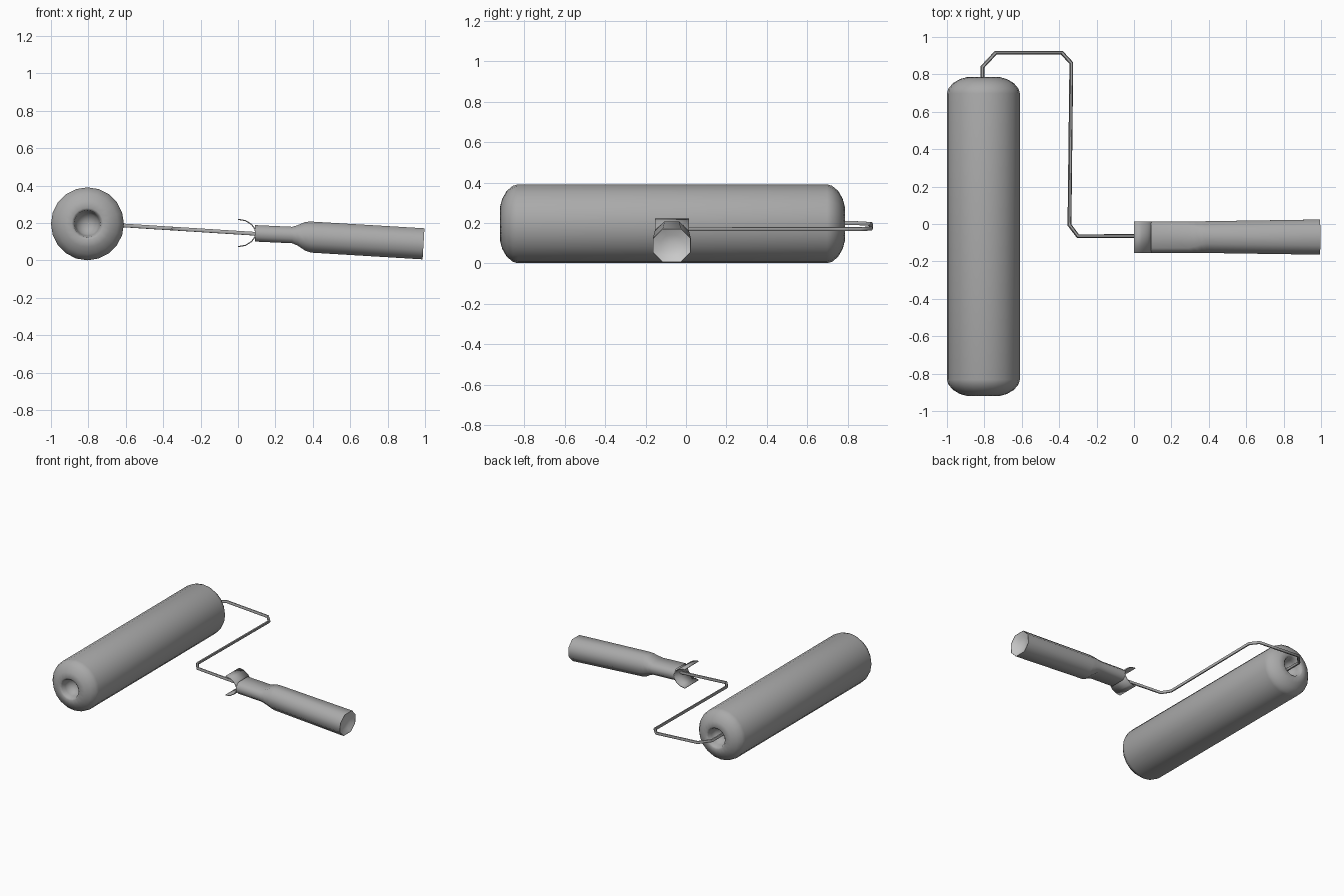
import bpy, bmesh, math

if "Cube" in bpy.data.objects:
    bpy.data.objects.remove(bpy.data.objects["Cube"])

def material(name, v):
    m = bpy.data.materials.new(name)
    m.diffuse_color = (v, v, v, 1)
    m.use_nodes = True
    m.node_tree.nodes["Principled BSDF"].inputs["Base Color"].default_value = m.diffuse_color
    return m

DARK = material("dark_grey", 0.40)
LIGHT = material("light_grey", 0.62)

def mesh_object(name, bm, angle=60, mat=DARK):
    bmesh.ops.recalc_face_normals(bm, faces=bm.faces)
    me = bpy.data.meshes.new(name)
    bm.to_mesh(me)
    bm.free()
    ob = bpy.data.objects.new(name, me)
    bpy.context.collection.objects.link(ob)
    finish(ob, angle, mat)
    return ob

def finish(ob, angle, mat):
    bpy.ops.object.select_all(action='DESELECT')
    ob.select_set(True)
    bpy.context.view_layer.objects.active = ob
    if ob.type == 'CURVE':
        bpy.ops.object.convert(target='MESH')
        ob = bpy.context.object
    ob.data.materials.clear()
    ob.data.materials.append(mat)
    bpy.ops.object.shade_smooth_by_angle(angle=math.radians(angle))

def loft(bm, rings):
    # bridge consecutive closed rings with quads
    rows = [[bm.verts.new(p) for p in r] for r in rings]
    for a, b in zip(rows, rows[1:]):
        n = len(a)
        for i in range(n):
            bm.faces.new((a[i], a[(i + 1) % n], b[(i + 1) % n], b[i]))
    return rows

# Roller sleeve: rounded ends with a cupped hole, lathed about y
CX, CY, CZ, SEG = -0.805, -0.067, 0.196, 20
end = [(0.02, 0.755), (0.055, 0.775), (0.066, 0.81), (0.072, 0.842), (0.085, 0.853),
       (0.125, 0.842), (0.163, 0.82), (0.188, 0.79), (0.195, 0.765)]
profile = end + [(r, -d) for r, d in reversed(end)]
bm = bmesh.new()
rows = loft(bm, [[(CX + r * math.cos(2 * math.pi * i / SEG), CY + d,
                   CZ + r * math.sin(2 * math.pi * i / SEG)) for i in range(SEG)]
                 for r, d in profile])
bm.faces.new(rows[0])
bm.faces.new(rows[-1])
mesh_object("roller_sleeve", bm)

# Bent wire frame, sloping gently down towards the handle
path = [(-0.81, 0.69), (-0.81, 0.84), (-0.74, 0.915), (-0.385, 0.915),
        (-0.335, 0.86), (-0.345, -0.005), (-0.30, -0.065), (0.12, -0.065)]
cu = bpy.data.curves.new("wire_frame", 'CURVE')
cu.dimensions = '3D'
cu.bevel_depth = 0.011
cu.bevel_resolution = 1
cu.use_fill_caps = True
sp = cu.splines.new('POLY')
sp.points.add(len(path) - 1)
for p, (x, y) in zip(sp.points, path):
    p.co = (x, y, 0.187 - 0.063 * (x + 0.61), 1)
wire = bpy.data.objects.new("wire_frame", cu)
bpy.context.collection.objects.link(wire)
finish(wire, 60, DARK)

# Handle grip: eight-sided shell with a flattened neck
HY = -0.07

def octagon(x, zc, hy, hz, tilt=0.0):
    c = min(hy, hz) * 0.586
    pts = [(hy, hz - c), (hy - c, hz), (c - hy, hz), (-hy, hz - c),
           (-hy, c - hz), (c - hy, -hz), (hy - c, -hz), (hy, c - hz)]
    return [(x + tilt * z, HY + y, zc + z) for y, z in pts]

bm = bmesh.new()
loft(bm, [octagon(0.092, 0.145, 0.084, 0.044),
          octagon(0.29, 0.136, 0.084, 0.044),
          octagon(0.32, 0.134, 0.084, 0.055),
          octagon(0.36, 0.129, 0.084, 0.077),
          octagon(0.39, 0.125, 0.085, 0.083),
          octagon(0.992, 0.089, 0.094, 0.083, 0.06)])
mesh_object("handle_grip", bm)

# Shallow dished cap closing the handle end
bm = bmesh.new()
rows = loft(bm, [octagon(0.991, 0.089, 0.093, 0.082, 0.06),
                 octagon(0.972, 0.089, 0.055, 0.05, 0.06),
                 octagon(0.965, 0.089, 0.02, 0.02, 0.06)])
bm.faces.new(rows[-1])
mesh_object("handle_end_cap", bm, mat=LIGHT)

# Curved finger guard: thin C-shaped sheet at the front of the handle
arc = [(0.0, 0.073), (0.04, 0.066), (0.072, 0.046), (0.09, 0.022), (0.095, 0.0)]
guard = arc + [(x, -z) for x, z in reversed(arc[:-1])]
bm = bmesh.new()
rows = [[bm.verts.new((x, HY + s * 0.084, 0.147 + z)) for x, z in guard] for s in (-1, 1)]
for i in range(len(guard) - 1):
    bm.faces.new((rows[0][i], rows[0][i + 1], rows[1][i + 1], rows[1][i]))
ob = mesh_object("finger_guard", bm)
mod = ob.modifiers.new("thickness", 'SOLIDIFY')
mod.thickness = 0.006
mod.offset = 0
